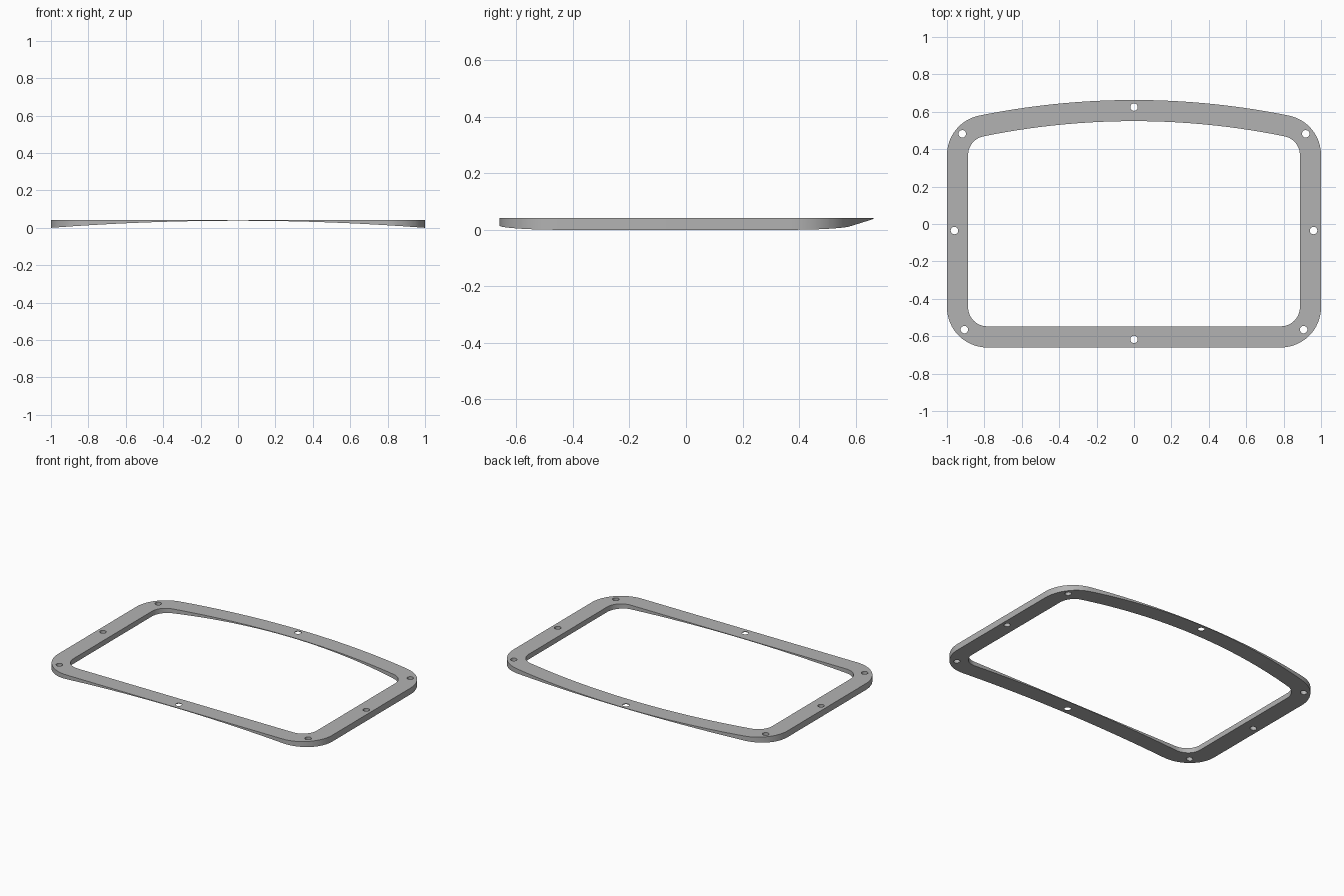
import bpy, bmesh, math
from mathutils import Vector

cube = bpy.data.objects.get("Cube")
if cube:
    bpy.data.objects.remove(cube, do_unlink=True)

TOP = 0.042              # height of the flat upper face
CROWN = 0.038            # rise of the arched underside at the middle
RIM = 0.113              # width of the frame
CORNER = 0.215           # outer corner radius
CX, CY = 0.785, -0.445   # front corner centre
ARC_R, ARC_Y = 4.14, -3.477   # bowed back edge

grey = bpy.data.materials.new("grey metal")
grey.use_nodes = True
colour = (0.45, 0.45, 0.45, 1)
grey.diffuse_color = colour
grey.node_tree.nodes["Principled BSDF"].inputs["Base Color"].default_value = colour


def arc(cx, cy, r, a0, a1, n):
    return [(cx + r * math.cos(a0 + (a1 - a0) * i / n),
             cy + r * math.sin(a0 + (a1 - a0) * i / n)) for i in range(n + 1)]


def outline(inset):
    """Right half from front to back, mirrored into a closed loop."""
    r = CORNER - inset
    reach = ARC_R - CORNER
    tilt = math.asin(CX / reach)
    back_y = ARC_Y + reach * math.cos(tilt)
    quarter = math.pi / 2
    half = arc(CX, CY, r, -quarter, 0, 16)
    half += arc(CX, back_y, r, 0, quarter - tilt, 16)
    half += arc(0, ARC_Y, ARC_R - inset, quarter - tilt, quarter, 20)[1:]
    return half + [(-x, y) for x, y in reversed(half[:-1])]


def add_loop(bm, points):
    verts = [bm.verts.new((x, y, TOP)) for x, y in points]
    return [bm.edges.new((v, verts[i - 1])) for i, v in enumerate(verts)]


# Frame outline with screw holes
bm = bmesh.new()
edges = add_loop(bm, outline(0)) + add_loop(bm, outline(RIM))
holes = [(0, 0.625), (0, -0.617)]
for side in (-1, 1):
    holes += [(side * 0.918, 0.482), (side * 0.96, -0.035), (side * 0.907, -0.565)]
for x, y in holes:
    edges += add_loop(bm, arc(x, y, 0.02, 0, math.tau, 24)[:-1])
bmesh.ops.triangle_fill(bm, use_beauty=True, edges=edges, normal=Vector((0, 0, 1)))

# Slices across the width let the underside bend
for i in range(-19, 20):
    bmesh.ops.bisect_plane(bm, geom=bm.verts[:] + bm.edges[:] + bm.faces[:],
                           dist=1e-5, plane_co=(i / 20, 0, 0), plane_no=(1, 0, 0))

# Arched underside
result = bmesh.ops.extrude_face_region(bm, geom=bm.faces[:], use_keep_orig=True)
for v in result["geom"]:
    if isinstance(v, bmesh.types.BMVert):
        v.co.z = CROWN * (1 - v.co.x ** 2)
bmesh.ops.recalc_face_normals(bm, faces=bm.faces[:])

mesh = bpy.data.meshes.new("gasket_frame")
bm.to_mesh(mesh)
bm.free()
mesh.materials.append(grey)
frame = bpy.data.objects.new("gasket_frame", mesh)
bpy.context.collection.objects.link(frame)
bpy.ops.object.select_all(action="DESELECT")
frame.select_set(True)
bpy.context.view_layer.objects.active = frame
bpy.ops.object.shade_smooth_by_angle(angle=math.radians(30))
